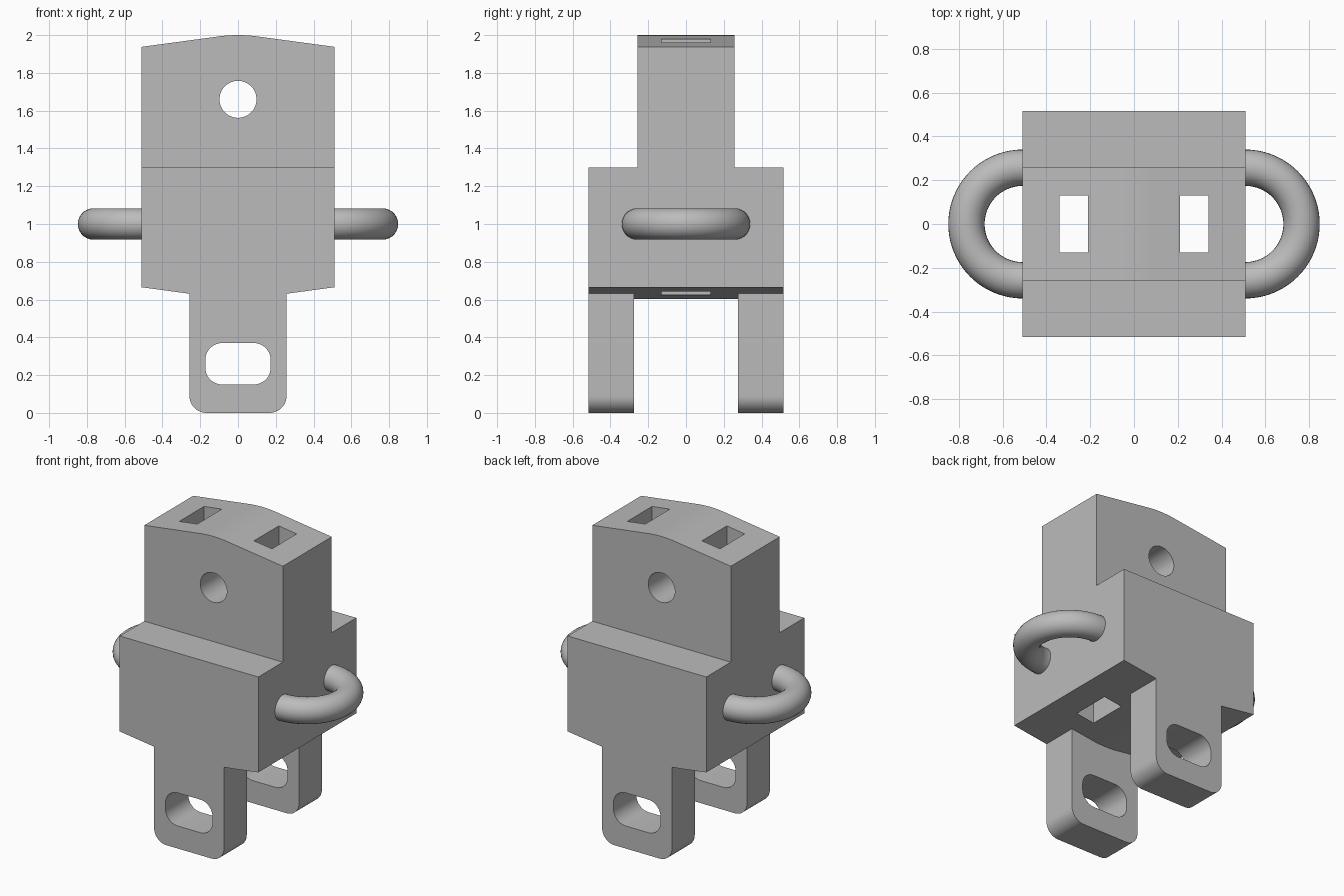
import bpy, bmesh, math
from mathutils import Vector

cube = bpy.data.objects.get("Cube")
if cube:
    bpy.data.objects.remove(cube, do_unlink=True)

grey = bpy.data.materials.new("plain grey")
grey.use_nodes = True
colour = (0.5, 0.5, 0.5, 1)
grey.diffuse_color = colour
grey.node_tree.nodes["Principled BSDF"].inputs["Base Color"].default_value = colour

HALF, DEEP, THIN, LEG = 0.51, 0.515, 0.257, 0.257


def make_object(name, bm):
    bmesh.ops.recalc_face_normals(bm, faces=bm.faces)
    mesh = bpy.data.meshes.new(name)
    bm.to_mesh(mesh)
    bm.free()
    mesh.materials.append(grey)
    obj = bpy.data.objects.new(name, mesh)
    bpy.context.collection.objects.link(obj)
    return obj


def prism(name, profile, y0, y1):
    """Extrude an (x, z) outline from y0 to y1."""
    bm = bmesh.new()
    face = bm.faces.new([bm.verts.new((x, y0, z)) for x, z in profile])
    out = bmesh.ops.extrude_face_region(bm, geom=[face])
    moved = [v for v in out["geom"] if isinstance(v, bmesh.types.BMVert)]
    bmesh.ops.translate(bm, verts=moved, vec=(0, y1 - y0, 0))
    return make_object(name, bm)


def arc(cx, cz, r, start, end, steps=12):
    angles = [math.radians(start + (end - start) * i / steps) for i in range(steps + 1)]
    return [(cx + r * math.cos(a), cz + r * math.sin(a)) for a in angles]


def box(x0, x1, z0, z1):
    return [(x0, z0), (x1, z0), (x1, z1), (x0, z1)]


def crown(base, sign, reach, steps=12):
    """Shallow roof line, rounded in the middle, from +reach to -reach."""
    def height(x):
        x = abs(x)
        rise = 0.0067 + 0.135 * (x - 0.1) if x > 0.1 else 0.67 * x * x
        return base - sign * rise
    xs = [reach] + [0.1 - 0.2 * i / steps for i in range(steps + 1)] + [-reach]
    return [(x, height(x)) for x in xs]


# Full silhouette, including the legs
belly = crown(0.603, -1, HALF)
leg_top = crown(0.603, -1, LEG)[0][1]
radius = 0.09
outline = crown(2.0, 1, HALF)
outline += [belly[-1], (-LEG, leg_top)]
outline += arc(-LEG + radius, radius, radius, 180, 270)
outline += arc(LEG - radius, radius, radius, 270, 360)
outline += [(LEG, leg_top), belly[0]]
body = prism("body", outline, -DEEP, DEEP)

# Shoulder steps, gap between legs, and all holes
cutters = [
    prism("shoulder_cutter_" + n, box(-1, 1, 1.3, 2.2), *span)
    for n, span in (("front", (-1, -THIN)), ("back", (THIN, 1)))
]
gap = crown(0.603, -1, LEG) + [(-0.35, -0.2), (0.35, -0.2)]
cutters.append(prism("leg_gap_cutter", gap, -0.275, 0.275))
cutters.append(prism("pin_hole_cutter", arc(0, 1.66, 0.098, 0, 360, 48)[:-1], -1, 1))
slot = []
for sx, sz, a in ((1, 1, 0), (-1, 1, 90), (-1, -1, 180), (1, -1, 270)):
    slot += arc(sx * 0.083, 0.26 + sz * 0.02, 0.09, a, a + 90)
cutters.append(prism("leg_slot_cutter", slot, -1, 1))
for n, s in (("left", 1), ("right", -1)):
    cutters.append(prism("strap_slot_cutter_" + n,
                         box(s * 0.275 - 0.066, s * 0.275 + 0.066, 0.3, 2.2), -0.13, 0.13))

for cutter in cutters:
    mod = body.modifiers.new(cutter.name, "BOOLEAN")
    mod.operation = "DIFFERENCE"
    mod.solver = "EXACT"
    mod.object = cutter
    bpy.context.view_layer.objects.active = body
    bpy.ops.object.modifier_apply(modifier=mod.name)
for cutter in cutters:
    bpy.data.objects.remove(cutter, do_unlink=True)


# Half rings on both sides
def half_ring(name, side, major=0.257, minor=0.083, steps=40, sides=28):
    bm = bmesh.new()
    rows = []
    for i in range(steps + 1):
        a = math.pi * (i / steps - 0.5)
        out = Vector((side * math.cos(a), math.sin(a), 0))
        centre = Vector((side * (HALF - 0.002), 0, 1.0)) + out * major
        rows.append([bm.verts.new(centre + minor * (
            out * math.cos(math.tau * j / sides) + Vector((0, 0, math.sin(math.tau * j / sides)))))
            for j in range(sides)])
    for p, q in zip(rows, rows[1:]):
        for j in range(sides):
            k = (j + 1) % sides
            bm.faces.new((p[j], p[k], q[k], q[j]))
    bm.faces.new(rows[0])
    bm.faces.new(rows[-1])
    return make_object(name, bm)


parts = [body, half_ring("left_ring", 1), half_ring("right_ring", -1)]
bpy.ops.object.select_all(action="DESELECT")
for part in parts:
    part.select_set(True)
bpy.context.view_layer.objects.active = body
bpy.ops.object.shade_smooth_by_angle(angle=math.radians(30))
